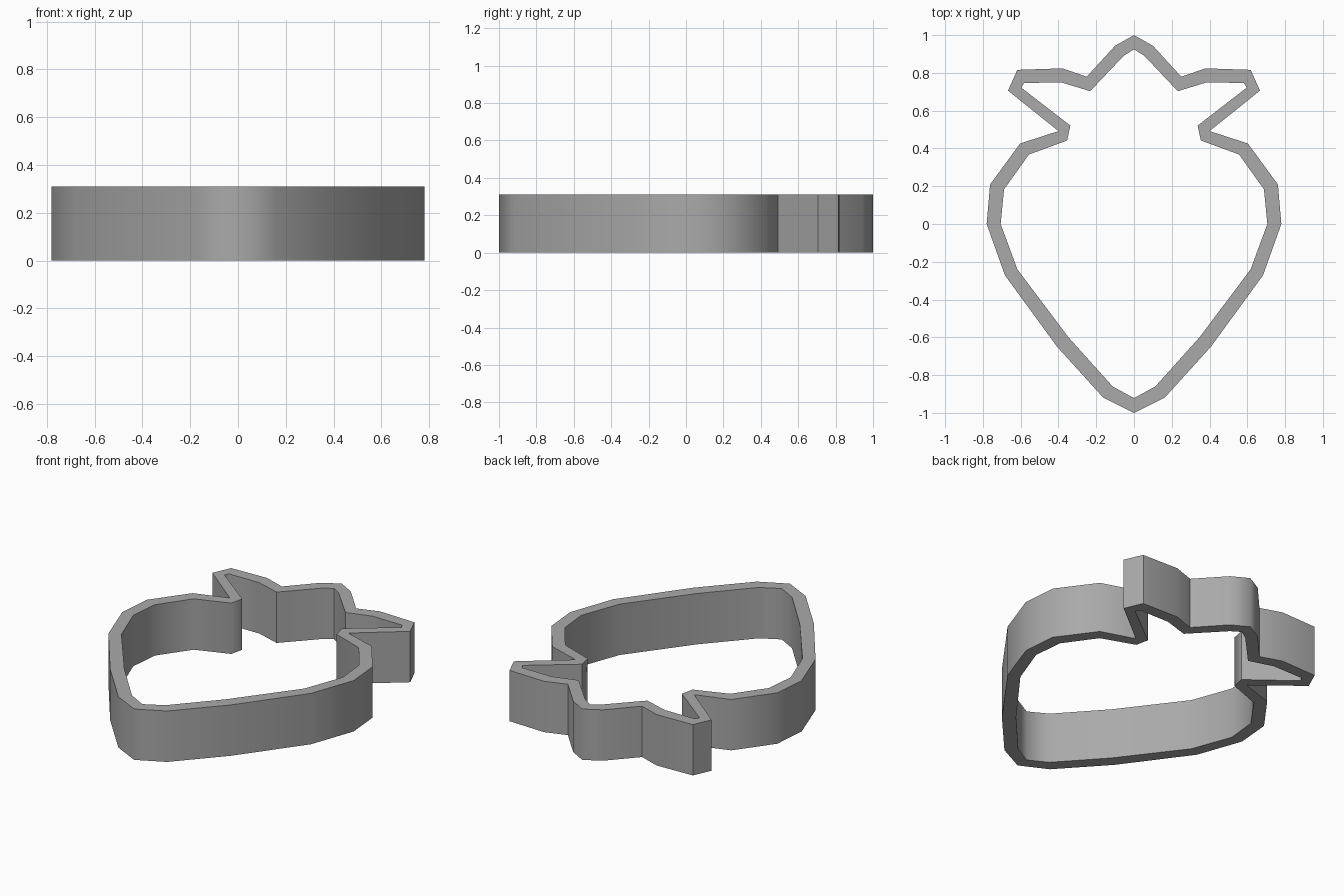
import bpy, bmesh, math

if "Cube" in bpy.data.objects:
    bpy.data.objects.remove(bpy.data.objects["Cube"])

HEIGHT = 0.31

# right half of the strawberry outline, top to bottom (first and last on x = 0)
OUTER = [(0, 1), (.10, .944), (.25, .78), (.38, .824), (.618, .816), (.667, .706),
         (.40, .492), (.603, .426), (.762, .209), (.78, 0), (.683, -.272),
         (.407, -.65), (.164, -.918), (0, -1)]
INNER = [(0, .925), (.055, .89), (.232, .703), (.382, .749), (.582, .747),
         (.597, .722), (.337, .521), (.354, .442), (.556, .368), (.688, .183),
         (.706, 0), (.617, -.241), (.345, -.602), (.113, -.86), (0, -.922)]


def mirrored_loop(half):
    return half + [(-x, y) for x, y in reversed(half[1:-1])]


grey = bpy.data.materials.new("grey plastic")
grey.diffuse_color = (0.4, 0.4, 0.4, 1)
grey.use_nodes = True
grey.node_tree.nodes["Principled BSDF"].inputs["Base Color"].default_value = grey.diffuse_color

# flat ring between the two outlines
bm = bmesh.new()
for half in (OUTER, INNER):
    vs = [bm.verts.new((x, y, 0)) for x, y in mirrored_loop(half)]
    for i, v in enumerate(vs):
        bm.edges.new((v, vs[(i + 1) % len(vs)]))
bmesh.ops.triangle_fill(bm, use_beauty=True, edges=bm.edges[:])

# raise the ring into the cutter wall
ext = bmesh.ops.extrude_face_region(bm, geom=bm.faces[:], use_keep_orig=True)
top = [g for g in ext["geom"] if isinstance(g, bmesh.types.BMVert)]
bmesh.ops.translate(bm, verts=top, vec=(0, 0, HEIGHT))
bmesh.ops.recalc_face_normals(bm, faces=bm.faces[:])

mesh = bpy.data.meshes.new("strawberry_cutter_wall")
bm.to_mesh(mesh)
bm.free()
mesh.materials.append(grey)
wall = bpy.data.objects.new("strawberry_cutter_wall", mesh)
bpy.context.collection.objects.link(wall)

# smooth round the wall, crisp at rims and leaf corners
bpy.context.view_layer.objects.active = wall
wall.select_set(True)
bpy.ops.object.shade_smooth_by_angle(angle=math.radians(60))
